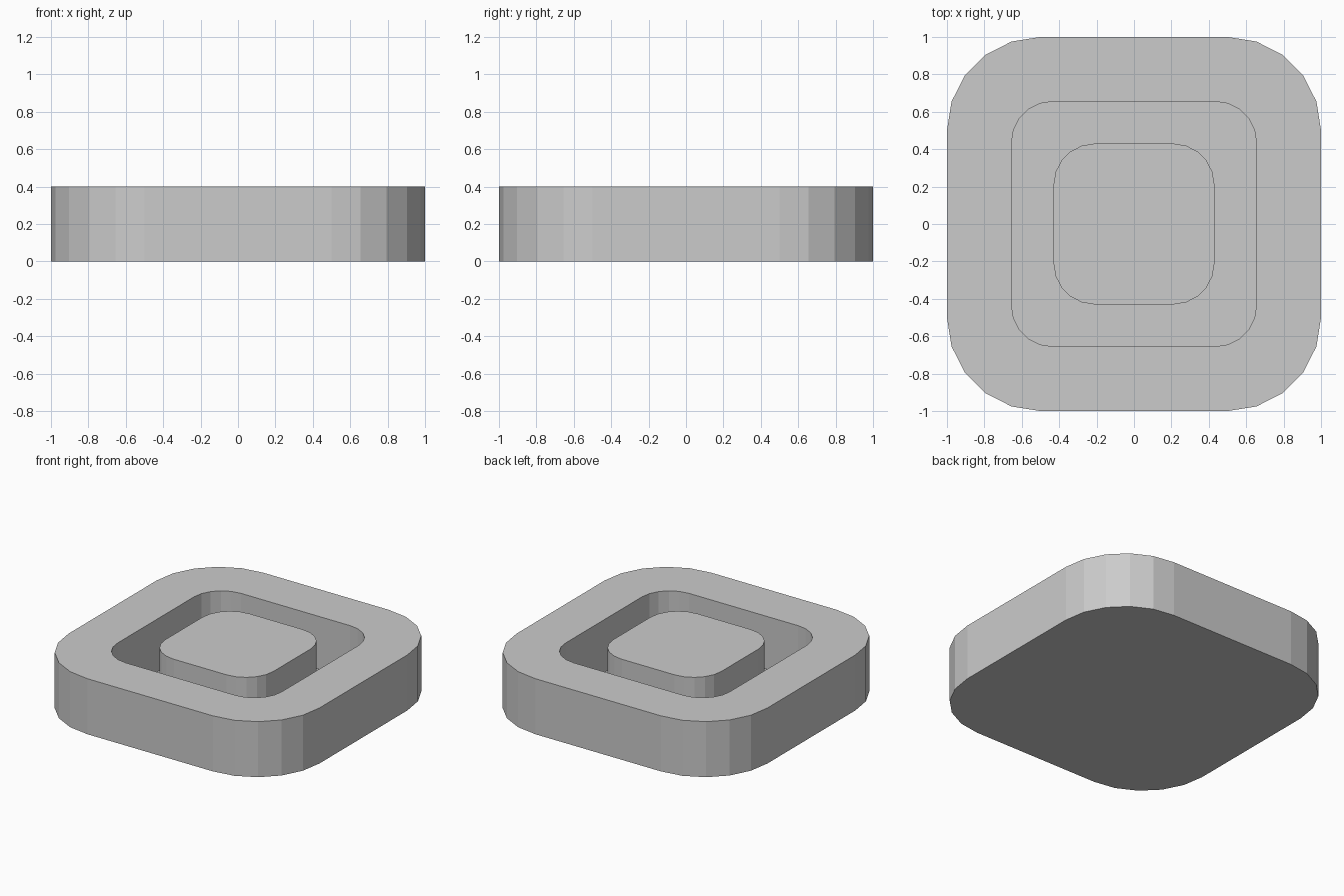
import bpy, bmesh
from math import sin, cos, radians

if "Cube" in bpy.data.objects:
    bpy.data.objects.remove(bpy.data.objects["Cube"])

HEIGHT, FLOOR = 0.4, 0.02
SEGMENTS = 5


def rounded_square(bm, half, radius, z):
    """Ring of vertices around a square with rounded corners."""
    c = half - radius
    ring = []
    for quarter, (sx, sy) in enumerate([(1, 1), (-1, 1), (-1, -1), (1, -1)]):
        for i in range(SEGMENTS + 1):
            a = radians(90 * (quarter + i / SEGMENTS))
            ring.append(bm.verts.new((sx * c + radius * cos(a),
                                      sy * c + radius * sin(a), z)))
    return ring


def bridge(bm, a, b):
    n = len(a)
    for i in range(n):
        j = (i + 1) % n
        bm.faces.new((a[i], a[j], b[j], b[i]))


# Tray: outer wall, rim, groove walls, groove floor and raised centre in one skin
bm = bmesh.new()
profile = [(1.0, 0.5, 0.0), (1.0, 0.5, HEIGHT),
           (0.655, 0.22, HEIGHT), (0.655, 0.22, FLOOR),
           (0.43, 0.22, FLOOR), (0.43, 0.22, HEIGHT)]
rings = [rounded_square(bm, *p) for p in profile]
for lower, upper in zip(rings, rings[1:]):
    bridge(bm, lower, upper)

# Flat underside and top of the raised centre
bm.faces.new(rings[0][::-1])
bm.faces.new(rings[-1])
bmesh.ops.recalc_face_normals(bm, faces=bm.faces)

mesh = bpy.data.meshes.new("grooved_block")
bm.to_mesh(mesh)
bm.free()
bpy.context.collection.objects.link(bpy.data.objects.new("grooved_block", mesh))
